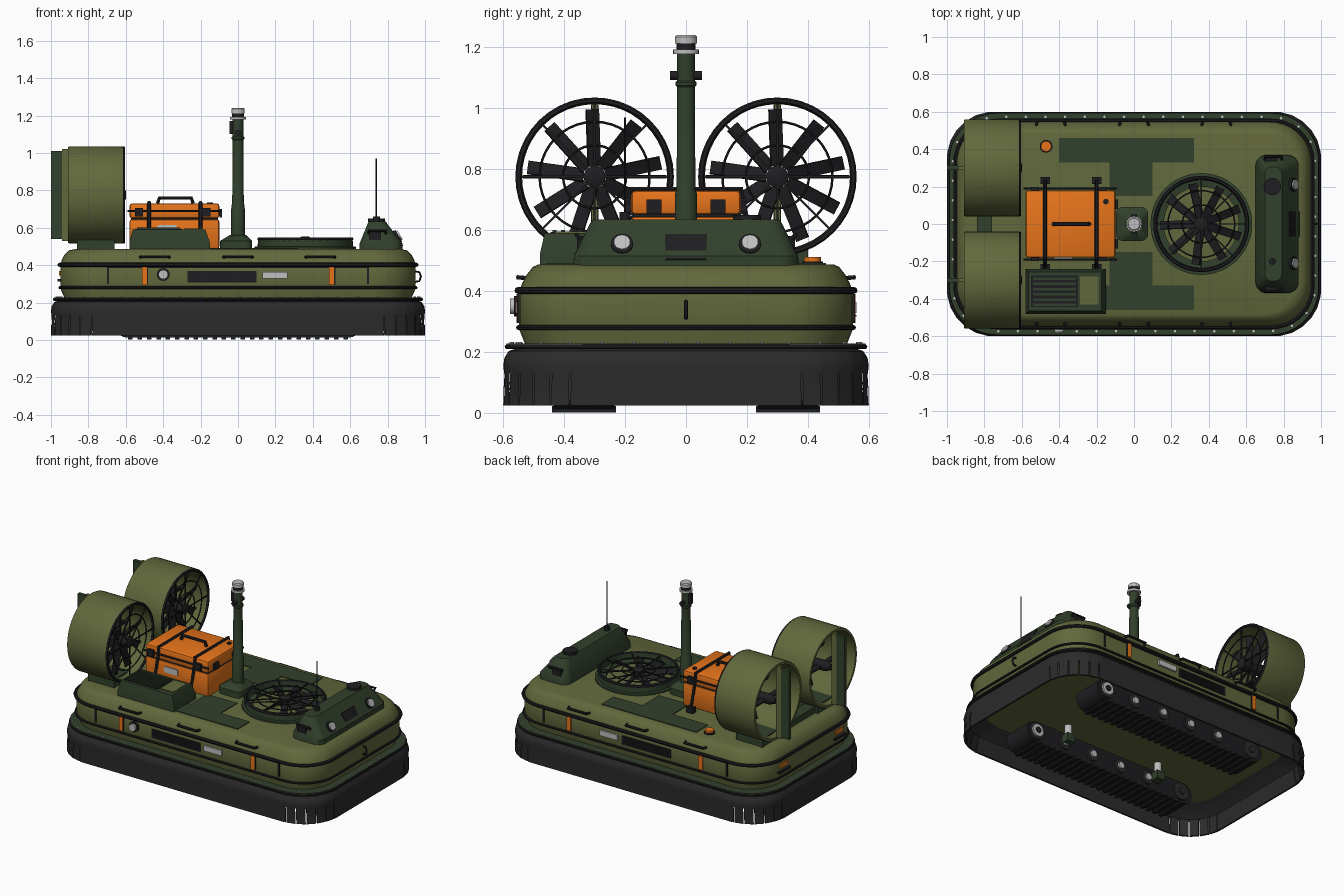
import bpy, bmesh
from math import radians, cos, sin, pi, hypot
from mathutils import Matrix, Vector

if "Cube" in bpy.data.objects:
    bpy.data.objects.remove(bpy.data.objects["Cube"])


def material(name, r, g, b):
    m = bpy.data.materials.new(name)
    m.use_nodes = True
    m.diffuse_color = (r, g, b, 1)
    m.node_tree.nodes["Principled BSDF"].inputs["Base Color"].default_value = (r, g, b, 1)
    return m


OLIVE = material("olive paint", .12, .138, .045)
GREEN = material("dark green paint", .031, .051, .025)
RUBBER = material("skirt rubber", .024, .024, .025)
BLACK = material("black trim", .013, .013, .015)
ORANGE = material("safety orange", .87, .19, .012)
SILVER = material("light metal", .52, .52, .52)
made = []
FINE = [10 * i for i in range(10)]


def finish(bm, name, mat, matrix=None):
    bmesh.ops.remove_doubles(bm, verts=bm.verts, dist=1e-5)
    bmesh.ops.recalc_face_normals(bm, faces=bm.faces)
    if matrix:
        bm.transform(matrix)
    me = bpy.data.meshes.new(name)
    bm.to_mesh(me)
    bm.free()
    me.materials.append(mat)
    ob = bpy.data.objects.new(name, me)
    bpy.context.collection.objects.link(ob)
    made.append(ob)
    return ob


def rounded(hx, hy, r, angles=FINE, cx=0):
    pts = []
    for k, (sx, sy) in enumerate([(1, 1), (-1, 1), (-1, -1), (1, -1)]):
        for a in angles:
            t = radians(a + 90 * k)
            pts.append((cx + sx * (hx - r) + r * cos(t), sy * (hy - r) + r * sin(t)))
    return pts


def skin(name, rows, mat, matrix=None, closed=False, caps=False, skip=None):
    """Bridge equal rings of points."""
    bm = bmesh.new()
    vs = [[bm.verts.new(p) for p in row] for row in rows]
    n = len(vs[0])
    for j in range(len(vs) if closed else len(vs) - 1):
        a, b = vs[j], vs[(j + 1) % len(vs)]
        for i in range(n):
            if not (skip and skip(j, i)):
                bm.faces.new((a[i], a[(i + 1) % n], b[(i + 1) % n], b[i]))
    if caps:
        bm.faces.new(vs[0])
        bm.faces.new(vs[-1])
    return finish(bm, name, mat, matrix)


def loft(name, sections, mat, angles=FINE, **kw):
    rows = [[(x, y, s[3]) for x, y in rounded(s[0], s[1], s[2], angles, s[4] if len(s) > 4 else 0)]
            for s in sections]
    return skin(name, rows, mat, **kw)


def aim(center, axis):
    return Matrix.Translation(center) @ Vector((0, 0, 1)).rotation_difference(Vector(axis)).to_matrix().to_4x4()


def lathe(name, profile, center, mat, axis=(0, 0, 1), closed=False, n=32):
    rows = [[(r * cos(2 * pi * i / n), r * sin(2 * pi * i / n), h) for i in range(n)] for r, h in profile]
    return skin(name, rows, mat, aim(center, axis), closed)


def disc(name, center, r, d, mat, axis=(0, 0, 1), n=24):
    return lathe(name, [(0, 0), (r, 0), (r, d), (0, d)], center, mat, axis, n=n)


def box(name, x, y, z, mat, bevel=0):
    """Box from (low, high) pairs."""
    bm = bmesh.new()
    mid = [(a + b) / 2 for a, b in (x, y, z)]
    bmesh.ops.create_cube(bm, matrix=Matrix.Translation(mid) @ Matrix.Diagonal(
        [abs(b - a) for a, b in (x, y, z)] + [1]))
    if bevel:
        bmesh.ops.bevel(bm, geom=bm.edges[:], offset=bevel, segments=2, affect='EDGES', profile=.5)
    return finish(bm, name, mat)


def tube(name, pts, r, mat):
    cu = bpy.data.curves.new(name, 'CURVE')
    cu.dimensions = '3D'
    cu.bevel_depth, cu.bevel_resolution, cu.use_fill_caps = r, 1, True
    sp = cu.splines.new('POLY')
    sp.points.add(len(pts) - 1)
    for p, c in zip(sp.points, pts):
        p.co = (*c, 1)
    tmp = bpy.data.objects.new(name, cu)
    bm = bmesh.new()
    bpy.context.collection.objects.link(tmp)
    bpy.context.view_layer.update()
    bm.from_mesh(tmp.evaluated_get(bpy.context.evaluated_depsgraph_get()).to_mesh())
    bpy.data.objects.remove(tmp)
    return finish(bm, name, mat)


def strip(name, hx, hy, r, z, d, mat):
    ring = [2 * pi * k / 8 for k in range(8)]
    loft(name, [(hx + d * cos(t), hy + d * cos(t), r + d * cos(t), z + d * sin(t)) for t in ring],
         mat, closed=True)


def fan(name, center, axis, R, depth):
    """Rotor with nine blades behind a guard of rings and spokes."""
    m = aim(center, axis)
    blades, guard = bmesh.new(), bmesh.new()
    for k in range(9):
        bmesh.ops.create_cube(blades, matrix=Matrix.Rotation(radians(40 * k + 22), 4, 'Z')
                              @ Matrix.Translation((R * .5, 0, -depth)) @ Matrix.Rotation(radians(25), 4, 'X')
                              @ Matrix.Diagonal((R * .72, .046, .008, 1)))
    finish(blades, name + "_blades", BLACK, m)
    for k in range(8):
        bmesh.ops.create_cube(guard, matrix=Matrix.Rotation(radians(45 * k), 4, 'Z')
                              @ Matrix.Translation((R * .5, 0, 0)) @ Matrix.Diagonal((R, .007, .007, 1)))
    finish(guard, name + "_guard_spokes", BLACK, m)
    for f, d in ((.4, .004), (.7, .004), (.97, .01)):
        lathe(name + "_guard_ring", [(R * f + d * cos(t * pi / 3), d * sin(t * pi / 3)) for t in range(6)],
              center, BLACK, axis, closed=True, n=40)
    lathe(name + "_hub", [(0, -depth - .03), (.036, -depth - .03), (.036, .004), (.02, .012), (0, .012)],
          center, BLACK, axis)


# Skirt with slit corner fingers
slits = [0] + [7.5 + 15 * k + e for k in range(6) for e in (-.7, .7)] + [90]
loft("skirt", [(.955, .555, .22, .212), (.982, .582, .24, .203), (.996, .596, .25, .18), (1, .6, .25, .155),
               (.997, .597, .25, .13), (1, .6, .25, .025), (.988, .588, .24, .025), (.975, .575, .24, .13),
               (.93, .53, .22, .17), (.88, .48, .2, .195)], RUBBER, slits,
     skip=lambda j, i: j in (4, 5, 6) and i % 14 % 2 == 1 and i % 14 < 13)
loft("skirt_flange", [(.985, .59, .25, .212), (.985, .59, .25, .228)], GREEN, caps=True)
strip("flange_trim", .982, .587, .25, .217, .008, BLACK)

# Flange bolts spaced evenly along the edge
loop, carry = rounded(.968, .573, .235), 0
for (x0, y0), (x1, y1) in zip(loop, loop[1:] + loop[:1]):
    length = hypot(x1 - x0, y1 - y0)
    while carry < length:
        f = carry / length
        disc("flange_bolt", (x0 + f * (x1 - x0), y0 + f * (y1 - y0), .226), .007, .007, SILVER, n=8)
        carry += .105
    carry -= length

# Hull and rub strips
loft("hull", [(.93, .53, .21, .19), (.93, .53, .21, .23), (.95, .548, .22, .275), (.95, .548, .22, .4),
              (.943, .538, .22, .425), (.928, .522, .21, .455), (.903, .503, .2, .479), (.865, .485, .19, .487)],
     OLIVE, caps=True)
strip("upper_rub_strip", .954, .552, .22, .402, .011, BLACK)
strip("lower_rub_strip", .952, .55, .22, .28, .008, BLACK)

for s in (-1, 1):
    wall = (s * .545, s * .554)
    # Side panels, vents and grab rails
    for x in (-.695, .695):
        box("panel_edge", (x - .006, x + .006), wall, (.3, .39), BLACK)
    for x in (-.5, .5):
        box("orange_marker", (x - .014, x + .014), (s * .545, s * .557), (.295, .39), ORANGE)
        box("marker_edge", (x + .014, x + .02), wall, (.295, .39), BLACK)
    box("panel_seam", (-.69, .69), (s * .545, s * .551), (.386, .391), BLACK)
    box("side_vent", (-.27, .1), wall, (.308, .368), BLACK)
    for k in range(4):
        box("vent_slat", (-.255, .085), (s * .55, s * .559), (.317 + k * .013, .322 + k * .013), BLACK)
    box("side_plate", (.13, .265), (s * .545, s * .56), (.328, .364), SILVER)
    for x in (-.445, 0, .44):
        tube("grab_rail", [(x - .08, s * .52, .442), (x - .07, s * .552, .445),
                           (x + .07, s * .552, .445), (x + .08, s * .52, .442)], .008, BLACK)
    # Rear lamps and handles
    box("rear_lamp", (-.958, -.94), (s * .26, s * .34), (.345, .37), ORANGE)
    box("rear_step", (-.965, -.94), (s * .24, s * .36), (.312, .325), BLACK)
    # Deck plates
    box("walkway", (-.4, .32), (s * .33, s * .46), (.48, .492), GREEN)
    box("inner_walkway", (-.13, .1), (s * .15, s * .33), (.48, .492), GREEN)
    # Crawler tracks
    yc, cz = s * .335, .083
    loft("track", [(.66, .07, .069, -.1), (.66, .07, .069, .1)], BLACK, caps=True,
         matrix=Matrix.Translation((0, yc, cz)) @ Matrix.Rotation(pi / 2, 4, 'X'))
    for k in range(24):
        x = -.575 + k * .05
        box("track_cleat", (x - .012, x + .012), (yc - .105, yc + .105), (.002, .022), BLACK)
    for e in (-1, 1):
        for i, x in enumerate((-.57, -.3, -.08, .14, .365, .59)):
            disc("track_wheel", (x, yc + e * .1, cz), .058 if i in (0, 5) else .045, .012, RUBBER, (0, e, 0))
            disc("wheel_hub", (x, yc + e * .11, cz), .042 if i == 5 else .022, .014,
                 RUBBER if i == 0 else SILVER, (0, e, 0), n=16)
        disc("sprocket_cap", (.59, yc + e * .12, cz), .02, .01, BLACK, (0, e, 0))
    for x in (-.36, .36):
        disc("strut_rod", (x, s * .2, .12), .023, .08, SILVER)
        box("strut_body", (x - .03, x + .03), (s * .17, s * .25), (.07, .125), GREEN)
    # Thrust ducts with rotor, motor and rudder
    dy, dz = s * .3, .775
    lathe("thrust_duct", [(.258, -.61), (.26, -.63), (.26, -.9), (.256, -.908), (.24, -.908),
                          (.238, -.8), (.242, -.61)],
          (0, dy, dz), OLIVE, (1, 0, 0), closed=True, n=48)
    fan("thrust_fan", (-.612, dy, dz), (1, 0, 0), .258, .07)
    lathe("motor", [(0, -.9), (.02, -.89), (.034, -.85), (.034, -.7), (0, -.7)], (0, dy, dz), BLACK, (1, 0, 0))
    box("motor_strut", (-.84, -.8), (dy - .235, dy + .235), (dz - .006, dz + .006), BLACK)
    box("rudder", (-1, -.94), (dy - .012, dy + .012), (.54, 1.01), GREEN)
    box("rudder_post", (-.94, -.9), (dy - .01, dy + .01), (.53, 1.02), OLIVE)
    box("duct_mount", (-.86, -.66), (dy - .1, dy + .1), (.48, .545), GREEN)

box("duct_bridge", (-.84, -.76), (-.2, .2), (.48, .53), GREEN)
tube("tow_ring", [(.945, 0, .31), (.97, 0, .315), (.978, 0, .34), (.97, 0, .362), (.945, 0, .367)], .006, BLACK)
disc("porthole_bezel", (-.4, -.545, .35), .034, .02, BLACK, (0, -1, 0))
disc("porthole", (-.4, -.56, .35), .025, .018, SILVER, (0, -1, 0))

# Lift fan in the deck
lathe("lift_fan_ring", [(.272, .485), (.272, .498), (.255, .5), (.253, .54), (.237, .54), (.235, .505),
                        (.2, .5), (.2, .485)], (.36, 0, 0), GREEN, n=48)
fan("lift_fan", (.36, 0, .54), (0, 0, 1), .255, .022)

# Sensor housing at the bow
loft("sensor_housing", [(.115, .37, .06, .48, .765), (.115, .368, .06, .515, .765), (.052, .315, .04, .622, .745),
                        (.045, .305, .035, .634, .745)], GREEN, caps=True)
tilt = Vector((.862, 0, .507))
for y in (-.21, .21):
    disc("headlamp_bezel", Vector((.842, y, .547)), .036, .02, BLACK, tilt)
    disc("headlamp", Vector((.85, y, .552)), .027, .019, SILVER, tilt)
camera = box("camera_window", (-.048, .048), (-.068, .068), (-.004, .005), BLACK)
camera.matrix_world = aim((.855, 0, .542), tilt)
disc("antenna_base", (.74, -.2, .63), .018, .03, BLACK)
tube("antenna", [(.74, -.2, .64), (.74, -.2, .97)], .004, BLACK)
disc("roof_puck", (.74, .2, .63), .046, .02, BLACK)
for s in (-1, 1):
    tube("housing_handle", [(.7, s * .345, .57), (.7, s * .36, .585), (.79, s * .36, .585), (.79, s * .345, .57)],
         .008, BLACK)
    box("side_sensor", (.7, .765), (s * .33, s * .358), (.535, .58), BLACK)

# Mast with beacon
loft("mast_base", [(.085, .09, .035, .48, -.01), (.085, .09, .035, .53, -.01), (.045, .05, .03, .56)],
     GREEN, caps=True)
lathe("mast", [(.037, .54), (.036, .72), (.031, .73), (.029, 1.07), (.034, 1.075), (.034, 1.085), (.029, 1.09),
               (.029, 1.18), (0, 1.18)], (0, 0, 0), GREEN)
for s in (-1, 1):
    disc("mast_knob", (0, s * .02, 1.108), .015, .032, BLACK, (0, s, 0))
box("mast_clip", (-.045, -.02), (-.012, .012), (1.1, 1.17), BLACK)
disc("beacon_flange", (0, 0, 1.178), .042, .014, SILVER)
disc("beacon_band", (0, 0, 1.19), .032, .028, BLACK)
lathe("beacon_cap", [(0, 1.212), (.036, 1.212), (.036, 1.234), (.03, 1.24), (0, 1.24)], (0, 0, 0), SILVER)

# Cargo case with straps
box("case_body", (-.58, -.1), (-.18, .18), (.488, .645), ORANGE, .012)
box("case_seal", (-.573, -.107), (-.173, .173), (.63, .66), BLACK)
box("case_lid", (-.58, -.1), (-.18, .18), (.65, .73), ORANGE, .014)
tube("case_handle", [(-.43, 0, .73), (-.42, 0, .76), (-.25, 0, .76), (-.24, 0, .73)], .011, BLACK)
box("case_label", (-.43, -.33), (-.186, -.178), (.575, .615), SILVER)
disc("case_valve", (-.15, .12, .728), .015, .008, BLACK)
for x in (-.475, -.2):
    tube("strap", [(x, -.235, .5), (x, -.19, .67), (x, -.18, .735), (x, .18, .735), (x, .19, .67), (x, .235, .5)],
         .011, BLACK)
    for s in (-1, 1):
        box("strap_anchor", (x - .025, x + .025), (s * .215, s * .25), (.485, .525), BLACK)
for s in (-1, 1):
    tube("lash_rail", [(-.59, s * .19, .69), (-.09, s * .19, .69)], .006, BLACK)
    box("end_latch", (-.1, -.085), (s * .08, s * .13), (.655, .7), BLACK)
    for x in (-.53, -.17):
        box("side_latch", (x - .022, x + .022), (s * .178, s * .198), (.66, .705), BLACK)

# Equipment box with louvres
skin("equipment_box", [[(x, y, z) for x, y in ((-.58 + i, -.48 + i), (-.15 - i * 1.5, -.48 + i),
                                               (-.15 - i * 1.5, -.24 - i), (-.58 + i, -.24 - i))]
                       for z, i in ((.48, 0), (.52, 0), (.59, .016))], GREEN, caps=True)
box("louvre_panel", (-.55, -.3), (-.445, -.275), (.585, .594), BLACK)
for k in range(6):
    y = -.432 + k * .028
    box("louvre", (-.54, -.31), (y - .007, y + .007), (.59, .6), GREEN)
box("hatch", (-.29, -.19), (-.43, -.28), (.585, .596), OLIVE)

# Deck beacon
disc("deck_beacon_base", (-.47, .415, .485), .034, .012, BLACK)
disc("deck_beacon", (-.47, .415, .497), .028, .014, ORANGE)

for ob in made:
    ob.select_set(True)
bpy.context.view_layer.objects.active = made[0]
bpy.ops.object.shade_smooth_by_angle(angle=radians(35))
